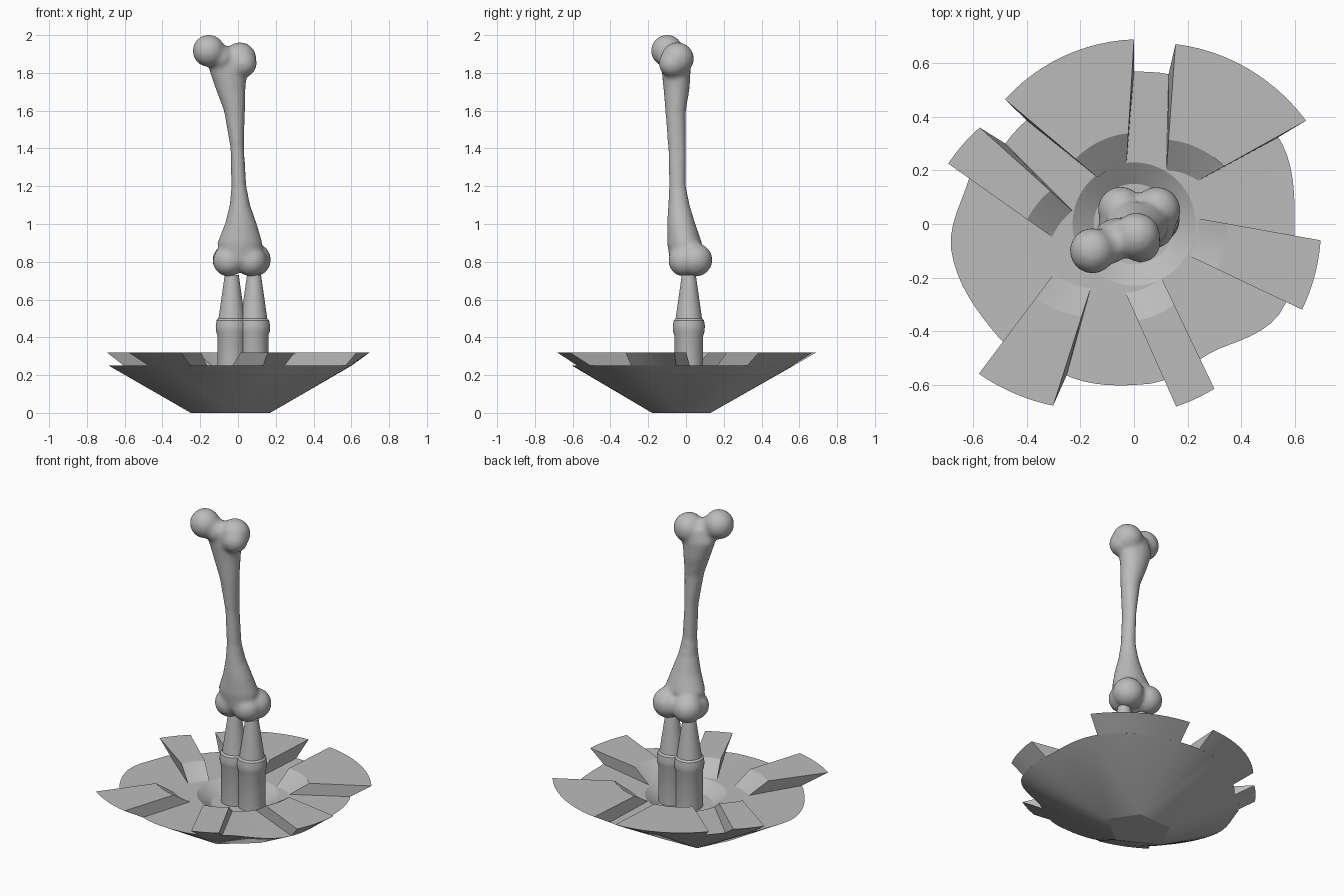
import bpy, bmesh, math
from mathutils import Vector

cube = bpy.data.objects.get("Cube")
if cube:
    bpy.data.objects.remove(cube, do_unlink=True)

grey = bpy.data.materials.new("plain_grey")
grey.use_nodes = True
colour = (0.5, 0.5, 0.5, 1)
grey.diffuse_color = colour
grey.node_tree.nodes["Principled BSDF"].inputs["Base Color"].default_value = colour


def finish(bm, name, angle=30):
    """Turn a bmesh into a shaded object."""
    bmesh.ops.remove_doubles(bm, verts=bm.verts, dist=0.0005)
    bmesh.ops.recalc_face_normals(bm, faces=bm.faces)
    mesh = bpy.data.meshes.new(name)
    bm.to_mesh(mesh)
    bm.free()
    mesh.materials.append(grey)
    obj = bpy.data.objects.new(name, mesh)
    bpy.context.collection.objects.link(obj)
    bpy.ops.object.select_all(action="DESELECT")
    obj.select_set(True)
    bpy.context.view_layer.objects.active = obj
    bpy.ops.object.shade_smooth_by_angle(angle=math.radians(angle))
    return obj


def bridge(bm, rows, closed=True):
    """Skin successive rows of points with quads."""
    rings = [[bm.verts.new(point) for point in row] for row in rows]
    for lower, upper in zip(rings, rings[1:]):
        count = len(lower)
        for i in range(count if closed else count - 1):
            j = (i + 1) % count
            bm.faces.new((lower[i], lower[j], upper[j], upper[i]))
    return rings


def polar(degrees, radius, z):
    a = math.radians(degrees)
    return Vector((radius * math.cos(a), radius * math.sin(a), z))


def mix(a, b, t):
    return a + (b - a) * t


# Irregular rim: (angle, radius) samples
RIM = [(0, .6), (30, .63), (76, .575), (88, .57), (130, .555), (146, .565), (165, .64), (188, .69),
       (220, .66), (246, .62), (275, .6), (300, .56), (330, .64), (360, .6)]
FLOOR, TOP = 0.25, 0.32


def rim_radius(degrees):
    degrees %= 360
    for (a, ra), (b, rb) in zip(RIM, RIM[1:]):
        if a <= degrees <= b:
            t = (degrees - a) / (b - a)
            return mix(ra, rb, t * t * (3 - 2 * t))


# Dish: five-cornered foot fanning out to the rim, with a sunken middle
corners = [Vector(c) for c in ((-.25, -.06, 0), (-.02, -.18, 0), (.17, -.03, 0), (.06, .13, 0), (-.16, .12, 0))]
angles = range(0, 360, 4)
foot = [min(corners, key=lambda c: (c.xy.normalized() - polar(a, 1, 0).xy).length) for a in angles]
bm = bmesh.new()
rings = bridge(bm, [
    foot,
    [polar(a, rim_radius(a), FLOOR) for a in angles],
    [polar(a, 0.23, FLOOR - 0.005) for a in angles],
    [polar(a, 0.15, 0.19) for a in angles]])
bm.faces.new(rings[-1])
bmesh.ops.remove_doubles(bm, verts=bm.verts, dist=0.0005)
bmesh.ops.holes_fill(bm, edges=[e for e in bm.edges if e.is_boundary], sides=0)
finish(bm, "dish", 20)

# Raised flaps: outer angles, outer radii, inner angles, inner radii
FLAPS = [
    (148, 162, .68, .73, 168, 189, .235, .31),
    (90, 136, .69, .67, 97, 128, .23, .22),
    (31, 77, .75, .69, 34, 59, .29, .235),
    (-27, -5, .705, .7, -30, 5, .24, .24),
    (-77, -64, .7, .685, -97, -63, .26, .225),
    (224, 246, .806, .743, 212, 236, .355, .29)]
for number, (a0, a1, r0, r1, b0, b1, s0, s1) in enumerate(FLAPS, 1):
    bm = bmesh.new()
    steps = 12
    sections = []
    for i in range(steps + 1):
        t = i / steps
        angle = mix(a0, a1, t)
        outer = polar(angle, mix(r0, r1, t), TOP)
        toe = polar(mix(b0, b1, t), mix(s0, s1, t), FLOOR - 0.004)
        crest = mix(toe, outer, 0.24)
        crest.z = TOP
        sections.append([polar(angle, rim_radius(angle), FLOOR), outer, crest, toe])
    rings = bridge(bm, sections, closed=False)
    bm.faces.new(rings[0])
    bm.faces.new(rings[-1])
    finish(bm, f"flap_{number}", 20)

# Two stepped posts turned from one profile
PROFILE = [(.076, .18), (.076, .41), (.083, .43), (.085, .46), (.08, .49), (.07, .5), (.037, .73)]
for name, x in (("right_post", -.033), ("left_post", .085)):
    bm = bmesh.new()
    rings = bridge(bm, [[polar(i * 11.25, r, z) + Vector((x, .015, 0)) for i in range(32)]
                        for r, z in PROFILE])
    bm.faces.new(rings[0])
    bm.faces.new(rings[-1])
    finish(bm, name, 35)

# Bone shaft: oval sections given as height, x span and y span
SHAFT = [(.8, -.09, .12, -.085, .05), (.9, -.11, .13, -.1, .085), (1, -.07, .1, -.1, .05), (1.1, -.045, .065, -.095, .02),
         (1.2, -.035, .045, -.09, 0), (1.4, -.04, .032, -.095, 0), (1.6, -.075, .037, -.11, 0),
         (1.72, -.12, .04, -.12, .02), (1.82, -.155, .05, -.13, .025), (1.9, -.13, .05, -.12, .01)]
bm = bmesh.new()
sections = []
for z, x0, x1, y0, y1 in SHAFT:
    middle = Vector(((x0 + x1) / 2, (y0 + y1) / 2, z))
    ring = []
    for i in range(24):
        d = polar(i * 15, 1, 0)
        ring.append(middle + Vector((d.x * (x1 - x0) / 2, d.y * (y1 - y0) / 2, 0)))
    sections.append(ring)
rings = bridge(bm, sections)
bm.faces.new(rings[0])
bm.faces.new(rings[-1])

# Knobs at both ends: centre, radius
KNOBS = [((-.155, -.1, 1.917), .086), ((-.09, -.08, 1.88), .07), ((.01, -.045, 1.875), .088), ((.025, -.07, 1.85), .075),
         ((-.05, .055, .81), .086), ((.085, .05, .81), .09), ((-.05, -.01, .805), .084), ((.07, -.01, .805), .084)]
for centre, radius in KNOBS:
    ball = bmesh.ops.create_icosphere(bm, subdivisions=3, radius=radius)
    bmesh.ops.translate(bm, verts=ball["verts"], vec=centre)
bone = finish(bm, "bone", 180)
fuse = bone.modifiers.new("fuse", "REMESH")
fuse.mode = "VOXEL"
fuse.voxel_size = 0.012
fuse.use_smooth_shade = True
soften = bone.modifiers.new("soften", "SMOOTH")
soften.factor = 0.5
soften.iterations = 8
